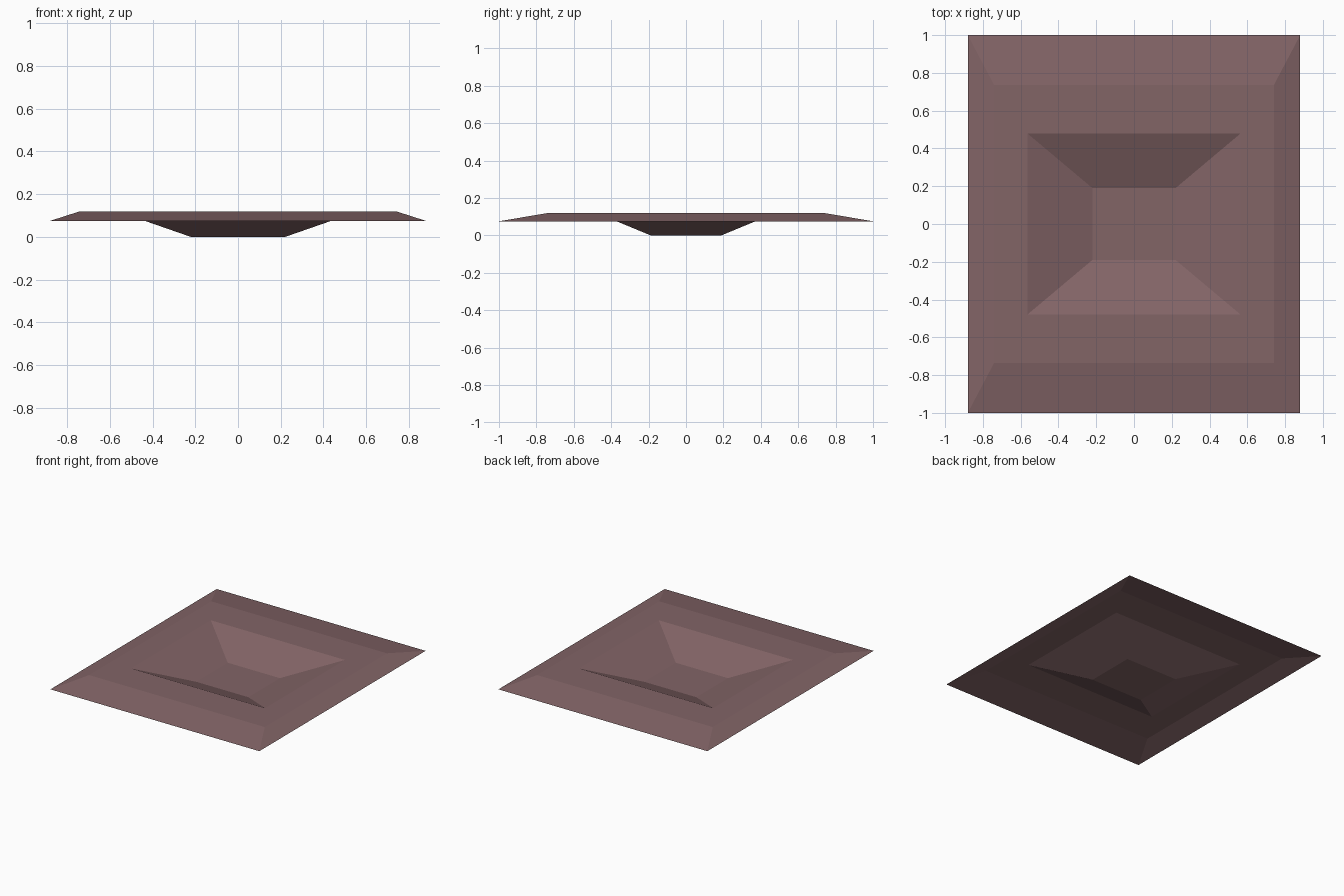
import bpy
import bmesh

cube = bpy.data.objects.get("Cube")
if cube:
    bpy.data.objects.remove(cube, do_unlink=True)

# Single dusty mauve colour
mauve = bpy.data.materials.new("dusty mauve")
mauve.use_nodes = True
colour = (0.225, 0.128, 0.134, 1)
mauve.diffuse_color = colour
mauve.node_tree.nodes["Principled BSDF"].inputs["Base Color"].default_value = colour

# Rectangular rings from rim to basin floor: half width, half depth, height
rings = [
    (0.88, 1.0, 0.075),    # outer rim
    (0.74, 0.735, 0.12),   # edge of the raised border
    (0.565, 0.48, 0.12),   # mouth of the basin
    (0.22, 0.19, 0.0),     # basin floor
]
corners = [(-1, -1), (1, -1), (1, 1), (-1, 1)]

bm = bmesh.new()
loops = [[bm.verts.new((sx * w, sy * d, z)) for sx, sy in corners]
         for w, d, z in rings]

# Sloping and flat bands between neighbouring rings
for outer, inner in zip(loops, loops[1:]):
    for i in range(4):
        j = (i + 1) % 4
        bm.faces.new((outer[i], outer[j], inner[j], inner[i]))

# Basin floor
bm.faces.new(loops[-1])

mesh = bpy.data.meshes.new("sunken_panel")
bm.to_mesh(mesh)
bm.free()
mesh.materials.append(mauve)
panel = bpy.data.objects.new("sunken_panel", mesh)
bpy.context.collection.objects.link(panel)
